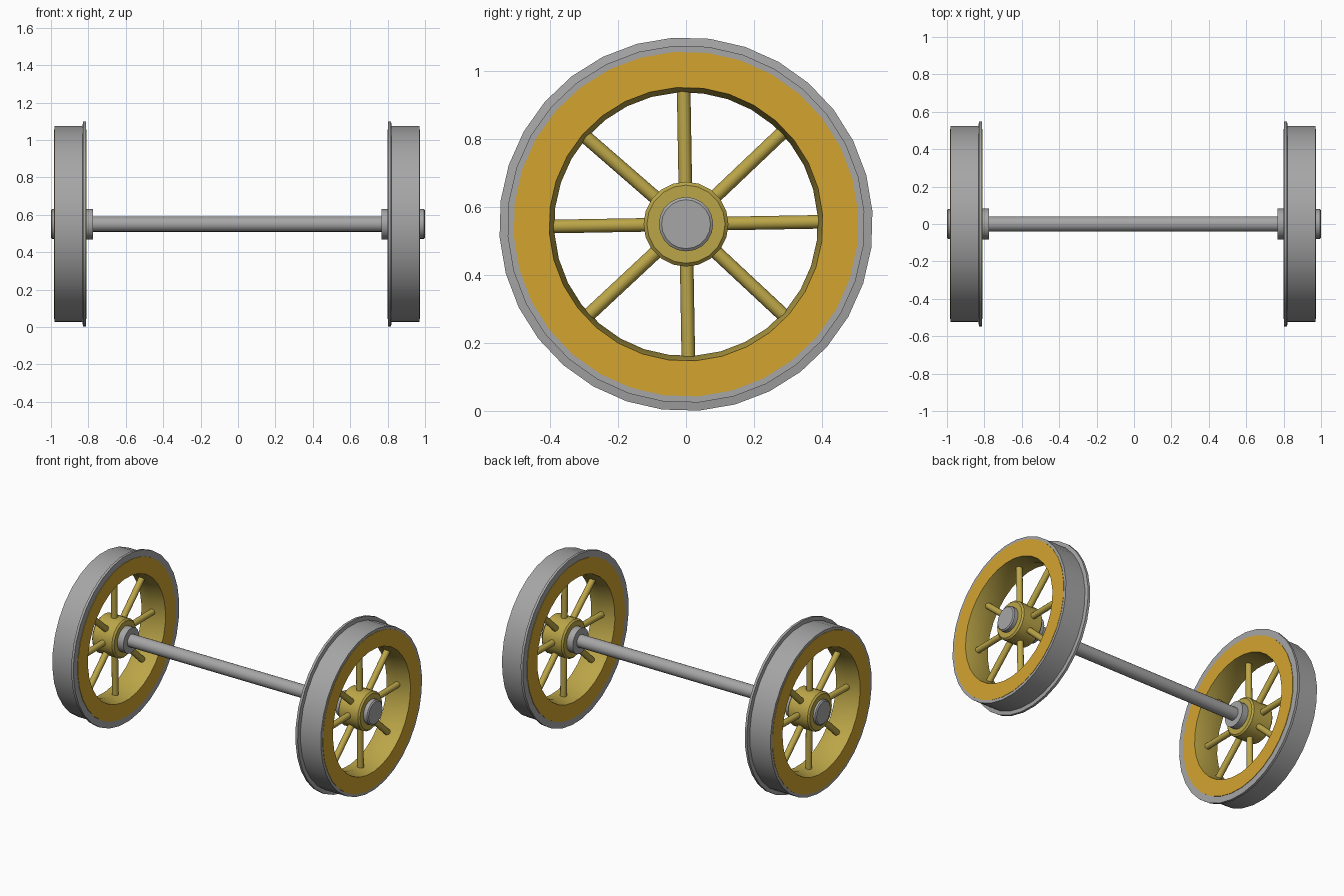
import bpy, bmesh, math
from mathutils import Vector

if "Cube" in bpy.data.objects:
    bpy.data.objects.remove(bpy.data.objects["Cube"])

CZ = 0.55  # axle height


def material(name, rgb):
    m = bpy.data.materials.new(name)
    m.diffuse_color = (*rgb, 1)
    m.use_nodes = True
    m.node_tree.nodes["Principled BSDF"].inputs["Base Color"].default_value = m.diffuse_color
    return m


STEEL = material("steel_grey", (0.38, 0.38, 0.38))
FACE = material("orange_gold", (0.65, 0.37, 0.028))
GOLD = material("olive_gold", (0.50, 0.38, 0.065))


def finish(bm, name, mats):
    bmesh.ops.recalc_face_normals(bm, faces=bm.faces)
    me = bpy.data.meshes.new(name)
    bm.to_mesh(me)
    bm.free()
    ob = bpy.data.objects.new(name, me)
    bpy.context.collection.objects.link(ob)
    for m in mats:
        me.materials.append(m)
    bpy.ops.object.select_all(action='DESELECT')
    bpy.context.view_layer.objects.active = ob
    ob.select_set(True)
    bpy.ops.object.shade_smooth_by_angle(angle=math.radians(35))
    return ob


def lathe(name, profile, segs, mats, phase=0.0, ring=True):
    """Revolve (x, radius) points round the axle; ring=True closes the section."""
    bm = bmesh.new()
    loops = []
    for x, r in profile:
        loops.append([bm.verts.new((x, r * math.cos(phase + math.tau * i / segs),
                                    CZ + r * math.sin(phase + math.tau * i / segs)))
                      for i in range(segs)])
    n = len(loops)
    for k in range(n if ring else n - 1):
        a, b = loops[k], loops[(k + 1) % n]
        for i in range(segs):
            j = (i + 1) % segs
            bm.faces.new((a[i], a[j], b[j], b[i]))
    if not ring:
        bm.faces.new(loops[0])
        bm.faces.new(loops[-1])
    if len(mats) > 1:  # flat sides get the first colour, bore the second
        bm.normal_update()
        for f in bm.faces:
            f.material_index = 0 if abs(f.normal.x) > 0.7 else 1
    return finish(bm, name, mats)


def spokes(name, x, angles):
    bm = bmesh.new()
    for deg in angles:
        a = math.radians(deg)
        d = Vector((0, math.cos(a), math.sin(a)))
        e = Vector((0, -math.sin(a), math.cos(a)))
        ends = []
        for r in (0.09, 0.40):
            c = Vector((x, 0, CZ)) + d * r
            ends.append([bm.verts.new(c + 0.02 * (e * math.cos(t) + Vector((1, 0, 0)) * math.sin(t)))
                         for t in (math.tau * k / 12 for k in range(12))])
        for k in range(12):
            m = (k + 1) % 12
            bm.faces.new((ends[0][k], ends[0][m], ends[1][m], ends[1][k]))
        bm.faces.new(ends[0])
        bm.faces.new(ends[1])
    finish(bm, name, [GOLD])


ANGLES = [1, 43.5, 91, 139, 181, 223, 271, 317]

for s, side, inner, outer in ((1, "right", 0.802, 0.97), (-1, "left", 0.812, 0.982)):
    mid = (inner + outer) / 2
    ph = math.radians(4)

    def P(pts):
        return [(s * x, r) for x, r in pts]

    # steel tyre with flange on the inner edge
    lathe(side + "_tyre", P([(inner, 0.49), (inner, 0.55), (inner + 0.016, 0.55),
                             (inner + 0.02, 0.526), (outer, 0.526), (outer, 0.49)]),
          32, [STEEL], ph)
    # painted rim with a slightly waisted bore
    lathe(side + "_rim", P([(inner - 0.003, 0.403), (inner - 0.003, 0.508), (outer + 0.002, 0.508),
                            (outer + 0.002, 0.403), (mid, 0.388)]),
          32, [FACE, GOLD], ph)
    # hub, spokes, inner collar and end cap
    lathe(side + "_hub", P([(inner + 0.008, 0.115), (inner + 0.018, 0.125),
                            (outer - 0.012, 0.125), (outer - 0.002, 0.115)]),
          20, [GOLD], 0, ring=False)
    spokes(side + "_spokes", s * mid, ANGLES)
    lathe(side + "_collar", P([(inner - 0.036, 0.082), (inner + 0.02, 0.082)]),
          20, [STEEL], 0, ring=False)
    lathe(side + "_end_cap", P([(outer - 0.02, 0.08), (0.994, 0.08), (1.0, 0.072)]),
          20, [STEEL], 0, ring=False)

# axle shaft
lathe("axle", [(-0.80, 0.041), (0.80, 0.041)], 20, [STEEL], 0, ring=False)
